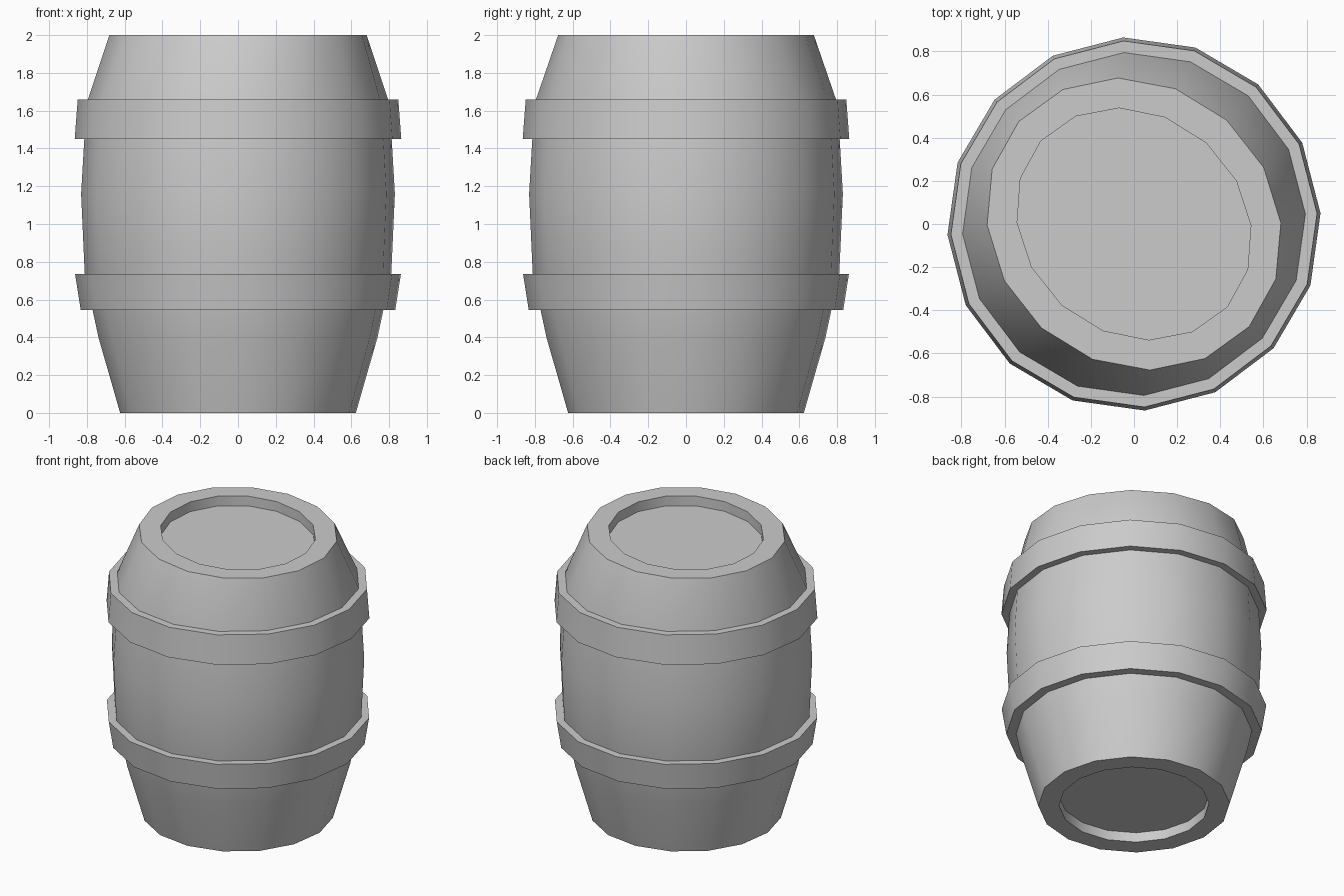
import bpy, bmesh, math

if "Cube" in bpy.data.objects:
    bpy.data.objects.remove(bpy.data.objects["Cube"])

SIDES = 16
AXIS = math.radians(138.3)   # long axis of the slightly oval top


def lathe(name, rings, closed=False):
    """Rings are (long radius, short radius, z); ends are capped or joined."""
    bm = bmesh.new()
    loops = []
    for a, b, z in rings:
        loop = []
        for i in range(SIDES):
            t = 2 * math.pi * i / SIDES
            u, v = a * math.cos(t), b * math.sin(t)
            loop.append(bm.verts.new((u * math.cos(AXIS) - v * math.sin(AXIS),
                                      u * math.sin(AXIS) + v * math.cos(AXIS), z)))
        loops.append(loop)
    pairs = list(zip(loops, loops[1:]))
    if closed:
        pairs.append((loops[-1], loops[0]))
    for lo, hi in pairs:
        for i in range(SIDES):
            j = (i + 1) % SIDES
            bm.faces.new((lo[i], lo[j], hi[j], hi[i]))
    if not closed:
        bm.faces.new(loops[0][::-1])
        bm.faces.new(loops[-1])
    bmesh.ops.recalc_face_normals(bm, faces=bm.faces[:])
    mesh = bpy.data.meshes.new(name)
    bm.to_mesh(mesh)
    bm.free()
    obj = bpy.data.objects.new(name, mesh)
    bpy.context.collection.objects.link(obj)
    bpy.ops.object.select_all(action='DESELECT')
    obj.select_set(True)
    bpy.context.view_layer.objects.active = obj
    bpy.ops.object.shade_smooth_by_angle(angle=math.radians(30))
    return obj


def circle(r, z):
    return (r, r, z)


# Barrel body with recessed bottom and lid
lathe("barrel_body", [
    circle(0.49, 0.07), circle(0.49, 0.0), circle(0.625, 0.0),
    circle(0.74, 0.4), circle(0.813, 0.74), circle(0.832, 1.16),
    circle(0.815, 1.45), circle(0.797, 1.655),
    (0.715, 0.645, 2.0), (0.578, 0.503, 2.0), (0.578, 0.503, 1.93)])

# Hoops around the body
lathe("lower_hoop", [circle(0.76, 0.545), circle(0.834, 0.545),
                     circle(0.864, 0.735), circle(0.80, 0.735)], closed=True)
lathe("upper_hoop", [circle(0.80, 1.45), circle(0.866, 1.45),
                     circle(0.85, 1.658), circle(0.78, 1.658)], closed=True)
